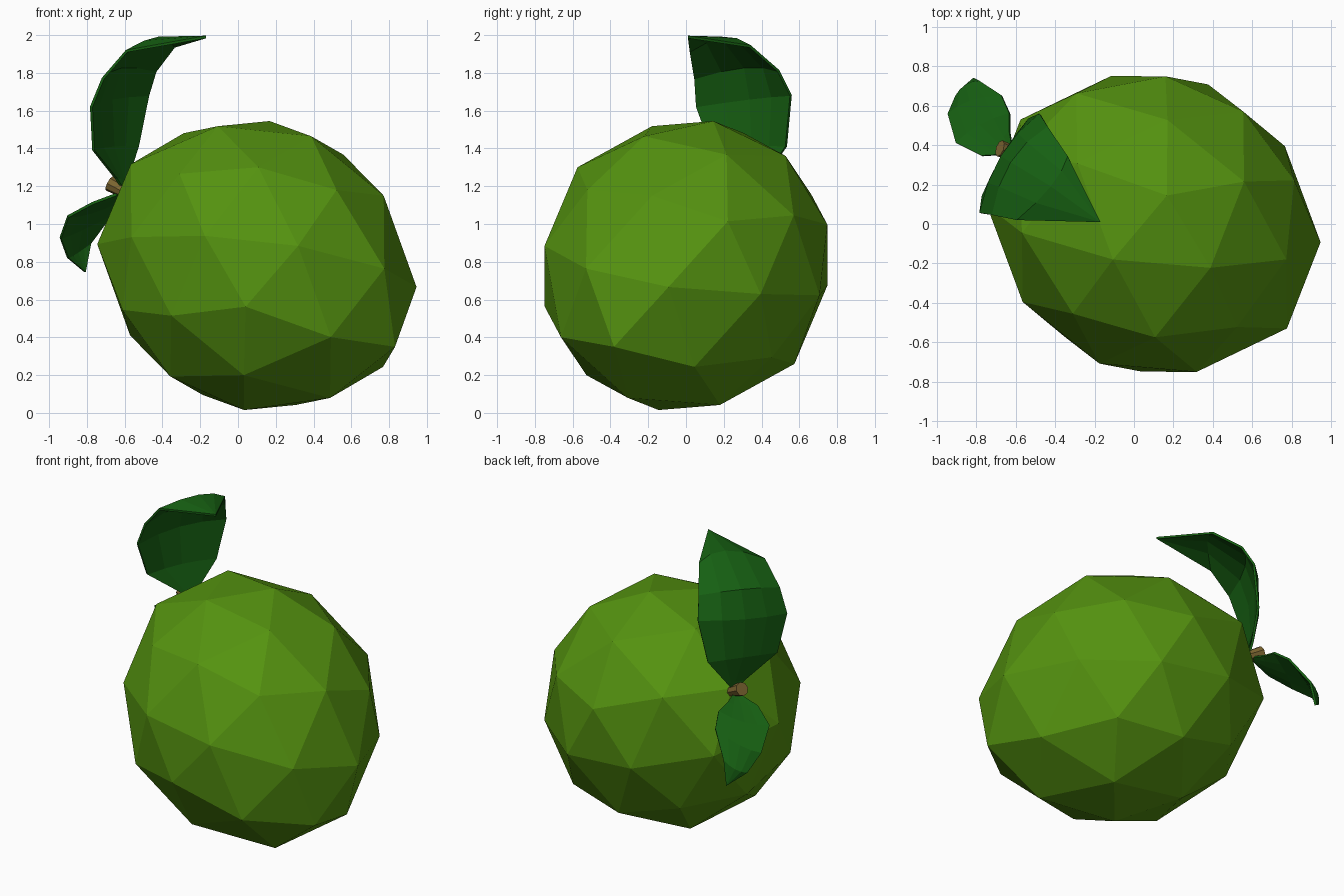
import bpy, bmesh
from mathutils import Vector, Matrix

if "Cube" in bpy.data.objects:
    bpy.data.objects.remove(bpy.data.objects["Cube"])


def material(name, rgb):
    m = bpy.data.materials.new(name)
    m.diffuse_color = (*rgb, 1)
    m.use_nodes = True
    m.node_tree.nodes["Principled BSDF"].inputs["Base Color"].default_value = m.diffuse_color
    return m


def make_object(name, bm, mat):
    bmesh.ops.recalc_face_normals(bm, faces=bm.faces)
    me = bpy.data.meshes.new(name)
    bm.to_mesh(me)
    bm.free()
    me.materials.append(mat)
    ob = bpy.data.objects.new(name, me)
    bpy.context.collection.objects.link(ob)
    return ob


fruit_mat = material("fruit_green", (0.09, 0.29, 0.005))
leaf_mat = material("leaf_green", (0.008, 0.115, 0.006))
stem_mat = material("stem_brown", (0.2, 0.13, 0.03))

# Fruit: icosphere stretched to a blunt point along a tilted axis
centre = Vector((0.10, 0.0, 0.78))
axis = Vector((0.785, -0.409, -0.462)).normalized()
side = Vector((0.624, 0.531, 0.577))
side = (side - axis * side.dot(axis)).normalized()
frame = Matrix((side, axis.cross(side), axis)).transposed()
bm = bmesh.new()
bmesh.ops.create_icosphere(bm, subdivisions=2, radius=1)
for v in bm.verts:
    x, y, c = v.co
    z = c * (0.775 + 0.155 * c * c)
    if c < -0.99:  # the stem end is slightly sunken
        z = -0.87
    v.co = centre + frame @ Vector((x * 0.775, y * 0.775, z))
make_object("fruit", bm, fruit_mat)

# Stem: short flared peg on the sunken end
start, end = Vector((-0.54, 0.335, 1.14)), Vector((-0.68, 0.383, 1.215))
bm = bmesh.new()
bmesh.ops.create_cone(bm, cap_ends=True, segments=8, radius1=0.03,
                      radius2=0.043, depth=(end - start).length)
rot = (end - start).to_track_quat('Z', 'Y').to_matrix().to_4x4()
bm.transform(Matrix.Translation((start + end) / 2) @ rot)
make_object("stem", bm, stem_mat)


# Leaf: rows of (edge, midrib, edge) lofted between base and tip
def leaf(name, base, rows, tip):
    bm = bmesh.new()
    grid = []
    for a, m, b in [(base,) * 3] + rows + [(tip,) * 3]:
        a, m, b = Vector(a), Vector(m), Vector(b)
        bow = m - (a + b) / 2
        grid.append([bm.verts.new(a.lerp(b, t) + bow * 4 * t * (1 - t))
                     for t in (0, 0.25, 0.5, 0.75, 1)])
    for r, s in zip(grid, grid[1:]):
        for i in range(4):
            bm.faces.new((r[i], r[i + 1], s[i + 1], s[i]))
    bmesh.ops.remove_doubles(bm, verts=bm.verts, dist=0.0005)
    ob = make_object(name, bm, leaf_mat)
    mod = ob.modifiers.new("thickness", 'SOLIDIFY')
    mod.thickness = 0.014
    mod.offset = 0


leaf("large_leaf", (-0.60, 0.355, 1.17), [
    ((-0.585, 0.41, 1.24), (-0.61, 0.36, 1.24), (-0.645, 0.31, 1.24)),
    ((-0.53, 0.53, 1.41), (-0.66, 0.35, 1.41), (-0.765, 0.14, 1.39)),
    ((-0.475, 0.555, 1.68), (-0.67, 0.34, 1.66), (-0.777, 0.055, 1.62)),
    ((-0.435, 0.49, 1.81), (-0.62, 0.31, 1.83), (-0.715, 0.045, 1.77)),
    ((-0.335, 0.34, 1.94), (-0.42, 0.19, 1.985), (-0.59, 0.02, 1.915)),
], (-0.17, 0.01, 1.99))

leaf("small_leaf", (-0.61, 0.355, 1.17), [
    ((-0.63, 0.47, 1.14), (-0.69, 0.41, 1.12), (-0.77, 0.345, 1.11)),
    ((-0.63, 0.56, 1.12), (-0.78, 0.50, 1.06), (-0.90, 0.41, 1.04)),
    ((-0.67, 0.65, 1.05), (-0.83, 0.62, 0.97), (-0.94, 0.555, 0.925)),
    ((-0.78, 0.72, 0.90), (-0.85, 0.70, 0.85), (-0.90, 0.645, 0.82)),
], (-0.81, 0.735, 0.745))
